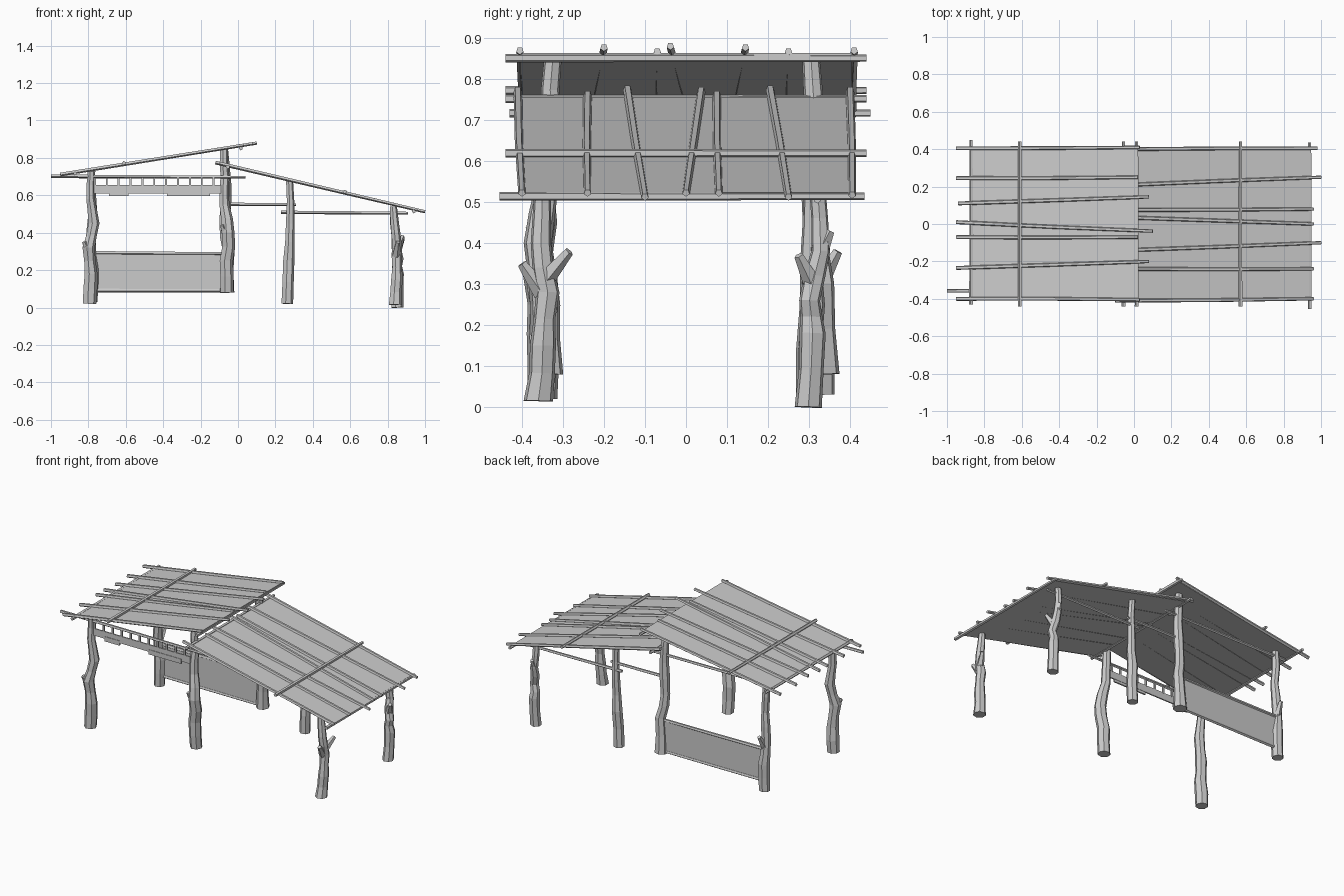
import bpy, bmesh, math, random
from mathutils import Vector

random.seed(4)
cube = bpy.data.objects.get("Cube")
if cube:
    bpy.data.objects.remove(cube, do_unlink=True)

grey = bpy.data.materials.new("weathered grey")
grey.use_nodes = True
grey.diffuse_color = (0.6, 0.6, 0.6, 1)
grey.node_tree.nodes["Principled BSDF"].inputs["Base Color"].default_value = (0.6, 0.6, 0.6, 1)


def finish(name, bm):
    bmesh.ops.recalc_face_normals(bm, faces=bm.faces)
    mesh = bpy.data.meshes.new(name)
    bm.to_mesh(mesh)
    bm.free()
    mesh.materials.append(grey)
    obj = bpy.data.objects.new(name, mesh)
    bpy.context.collection.objects.link(obj)
    return obj


def add_tube(bm, points, radii, sides):
    """Sweep a polygon along points, with capped ends."""
    points = [Vector(p) for p in points]
    axis = (points[-1] - points[0]).normalized()
    side = axis.cross(Vector((0, 1, 0)) if abs(axis.y) < 0.8 else Vector((0, 0, 1))).normalized()
    other = axis.cross(side)
    rings = []
    for p, r in zip(points, radii):
        ring = []
        for i in range(sides):
            a = math.tau * (i + 0.5) / sides
            ring.append(bm.verts.new(p + r * (math.cos(a) * side + math.sin(a) * other)))
        rings.append(ring)
    for low, high in zip(rings, rings[1:]):
        for i in range(sides):
            j = (i + 1) % sides
            bm.faces.new((low[i], low[j], high[j], high[i]))
    bm.faces.new(rings[0])
    bm.faces.new(rings[-1])


def pole(name, start, end, radius=0.011, sides=5):
    bm = bmesh.new()
    a, b = Vector(start), Vector(end)
    mid = (a + b) / 2 + Vector((0, random.uniform(-0.003, 0.003), 0))
    add_tube(bm, [a, mid, b], [radius, radius * 0.95, radius * 0.85], sides)
    return finish(name, bm)


def box(name, x, y, z):
    """Block from (min, max) pairs."""
    bm = bmesh.new()
    bmesh.ops.create_cube(bm, size=1)
    for v in bm.verts:
        v.co = [lo + (c + 0.5) * (hi - lo) for c, (lo, hi) in zip(v.co, (x, y, z))]
    return finish(name, bm)


def post(name, path, base_radius, branches=()):
    """Crooked trunk through path, with cut branch stubs (point, tip offset)."""
    bm = bmesh.new()
    points, radii = [], []
    count = len(path) - 1
    for i in range(count):
        a, b = Vector(path[i]), Vector(path[i + 1])
        for step in (0, 0.5):
            p = a.lerp(b, step)
            t = (i + step) / count
            if 0 < t:
                p += Vector((random.uniform(-1, 1), random.uniform(-1, 1), 0)) * 0.004
            points.append(p)
            radii.append(base_radius * (1 - 0.4 * t) * random.uniform(0.92, 1.1))
    points.append(Vector(path[-1]))
    radii.append(base_radius * 0.58)
    add_tube(bm, points, radii, 7)
    for start, offset in branches:
        start = Vector(start)
        tip = start + Vector(offset)
        add_tube(bm, [start, (start + tip) / 2, tip], [0.024, 0.018, 0.012], 5)
    return finish(name, bm)


# Roof slopes
def high_z(x):
    return 0.712 + 0.16 * (x + 0.95)


def low_z(x):
    return 0.776 - 0.235 * (x + 0.12)


def roof_sheet(name, slope, x0, x1):
    bm = bmesh.new()
    corners = [(x0, -0.405), (x1, -0.405), (x1, 0.405), (x0, 0.405)]
    top = [bm.verts.new((x, y, slope(x) - 0.004)) for x, y in corners]
    low = [bm.verts.new((x, y, slope(x) - 0.010)) for x, y in corners]
    bm.faces.new(top)
    bm.faces.new(low)
    for i in range(4):
        j = (i + 1) % 4
        bm.faces.new((low[i], low[j], top[j], top[i]))
    return finish(name, bm)


def rafters(name, slope, rows):
    for i, (x0, y0, x1, y1) in enumerate(rows):
        pole(f"{name}_{i + 1}", (x0, y0, slope(x0)), (x1, y1, slope(x1)))


roof_sheet("high_roof_sheet", high_z, -0.87, 0.02)
roof_sheet("low_roof_sheet", low_z, -0.06, 0.94)

rafters("high_rafter", high_z, [
    (-0.95, 0.405, 0.03, 0.41), (-0.95, 0.245, 0.02, 0.25), (-0.94, 0.11, 0.08, 0.145),
    (-0.95, 0.01, 0.10, -0.038), (-0.95, -0.07, 0.02, -0.07),
    (-0.95, -0.235, 0.08, -0.2), (-0.95, -0.4, 0.03, -0.405)])
rafters("low_rafter", low_z, [
    (-0.1, 0.4, 0.98, 0.405), (-0.12, 0.205, 1.0, 0.25), (-0.06, 0.075, 0.96, 0.08),
    (-0.1, 0.037, 0.96, 0.0), (-0.12, -0.143, 1.0, -0.1),
    (-0.06, -0.24, 0.96, -0.24), (-0.1, -0.41, 0.96, -0.4)])

# Purlins running across both roofs: x, z, front end, back end
for i, (x, z, y0, y1) in enumerate([
        (-0.87, 0.717, -0.43, 0.45), (-0.61, 0.772, -0.44, 0.44), (0.015, 0.851, -0.44, 0.44),
        (-0.055, 0.752, -0.44, 0.44), (0.57, 0.619, -0.44, 0.44), (0.94, 0.514, -0.455, 0.435)]):
    pole(f"purlin_{i + 1}", (x, y0, z), (x, y1, z))

# Trunk posts
post("front_outer_right_post",
     [(-0.795, -0.35, 0.02), (-0.79, -0.35, 0.18), (-0.8, -0.36, 0.32), (-0.775, -0.345, 0.45),
      (-0.79, -0.35, 0.58), (-0.785, -0.35, 0.73)], 0.038,
     [((-0.795, -0.355, 0.27), (-0.028, -0.03, 0.08))])
post("back_outer_right_post",
     [(-0.785, 0.33, 0.03), (-0.78, 0.33, 0.2), (-0.79, 0.32, 0.35), (-0.78, 0.315, 0.52),
      (-0.785, 0.31, 0.73)], 0.036,
     [((-0.785, 0.325, 0.3), (0.01, 0.045, 0.08))])
post("front_ridge_post",
     [(-0.06, -0.335, 0.08), (-0.06, -0.345, 0.25), (-0.05, -0.36, 0.4), (-0.075, -0.34, 0.55),
      (-0.07, -0.33, 0.7), (-0.075, -0.325, 0.845)], 0.038,
     [((-0.06, -0.35, 0.36), (-0.025, -0.03, 0.08))])
post("back_ridge_post",
     [(-0.06, 0.335, 0.08), (-0.055, 0.33, 0.3), (-0.075, 0.315, 0.45), (-0.06, 0.31, 0.65),
      (-0.075, 0.305, 0.845)], 0.038)
post("back_middle_post",
     [(0.262, 0.3, 0.02), (0.272, 0.305, 0.25), (0.28, 0.31, 0.45), (0.275, 0.31, 0.675)], 0.034)
post("front_outer_left_post",
     [(0.84, -0.36, 0.015), (0.845, -0.35, 0.15), (0.85, -0.34, 0.28), (0.84, -0.355, 0.4),
      (0.83, -0.35, 0.54)], 0.034,
     [((0.85, -0.345, 0.31), (0.03, 0.06, 0.07)), ((0.845, -0.35, 0.28), (0.01, -0.05, 0.07))])
post("back_outer_left_post",
     [(0.85, 0.298, 0.0), (0.85, 0.305, 0.18), (0.855, 0.3, 0.26), (0.84, 0.325, 0.38),
      (0.83, 0.32, 0.54)], 0.035,
     [((0.85, 0.31, 0.3), (0.03, -0.035, 0.07)), ((0.84, 0.325, 0.38), (0, 0.026, 0.05))])

# Tie beams between posts
pole("front_tie_beam", (-1.0, -0.358, 0.703), (0.04, -0.35, 0.697), 0.01)
pole("back_tie_beam", (-0.85, 0.315, 0.7), (0.03, 0.315, 0.697), 0.01)
pole("back_middle_tie_beam", (-0.06, 0.31, 0.553), (0.31, 0.31, 0.55), 0.01)
pole("back_lower_tie_beam", (0.23, 0.315, 0.51), (0.91, 0.32, 0.505), 0.01)

# Half-height back wall with rails
box("back_wall", (-0.78, -0.07), (0.327, 0.335), (0.095, 0.285))
pole("back_wall_top_rail", (-0.79, 0.331, 0.293), (-0.06, 0.331, 0.288), 0.011)
pole("back_wall_bottom_rail", (-0.78, 0.331, 0.092), (-0.06, 0.331, 0.09), 0.011)

# Hanging front valance on pickets
box("valance_board", (-0.77, -0.09), (-0.356, -0.348), (0.61, 0.655))
for i, (x0, x1) in enumerate([(-0.69, -0.585), (-0.38, -0.15)]):
    box(f"valance_flap_{i + 1}", (x0, x1), (-0.359, -0.350), (0.595, 0.625))
for i in range(11):
    x = -0.765 + i * 0.0635
    box(f"valance_picket_{i + 1}", (x - 0.005, x + 0.005), (-0.357, -0.347), (0.65, 0.695))
